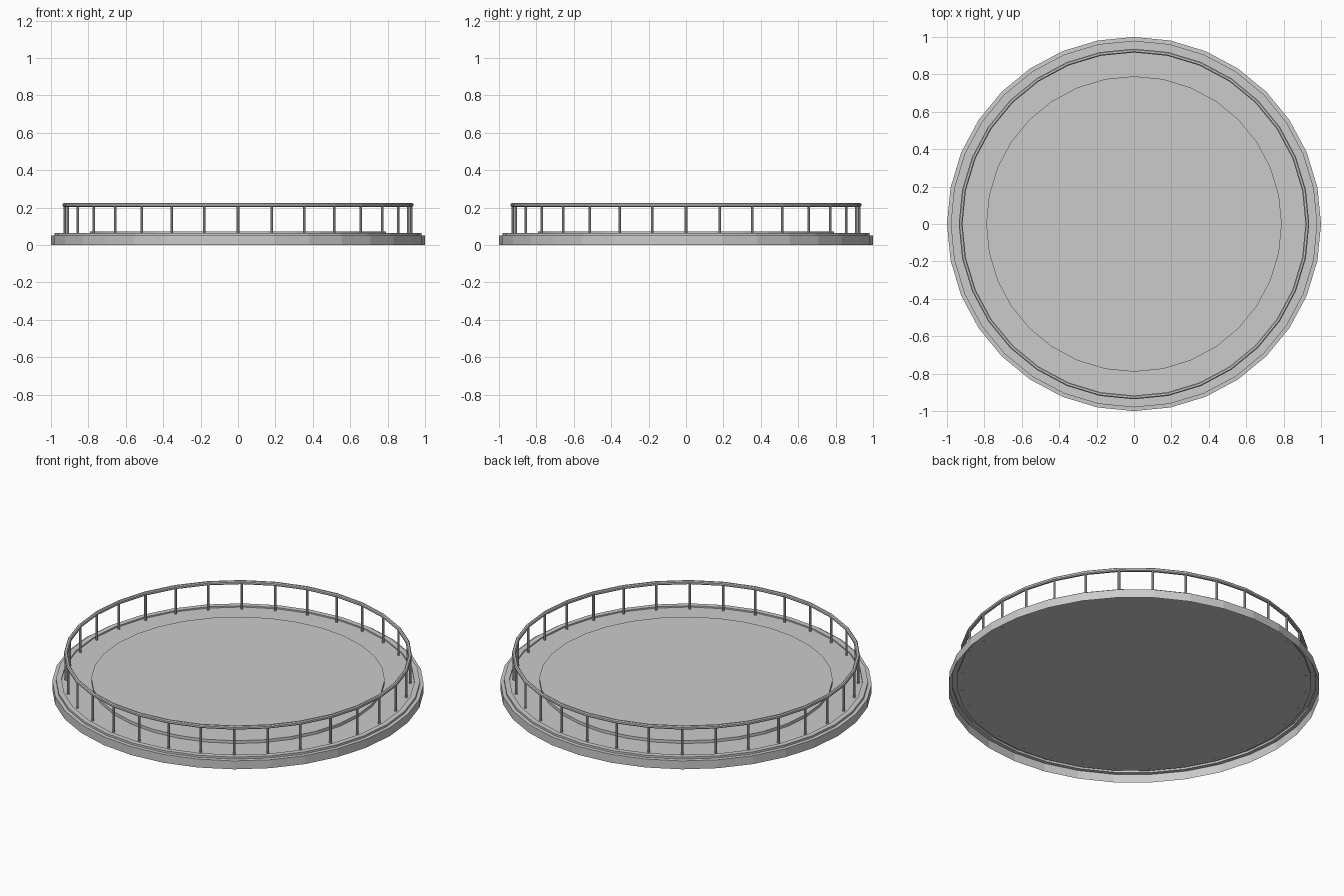
import bpy, math
from math import sin, cos, pi

if "Cube" in bpy.data.objects:
    bpy.data.objects.remove(bpy.data.objects["Cube"])

SIDES = 32


def lathe(name, profile, loop=False):
    """Spin an (r, z) profile around z; radius 0 becomes a centre fan point."""
    verts, faces, rings = [], [], []
    for r, z in profile:
        start = len(verts)
        if r == 0:
            verts.append((0, 0, z))
            rings.append([start] * SIDES)
        else:
            verts += [(r * cos(2 * pi * i / SIDES), r * sin(2 * pi * i / SIDES), z)
                      for i in range(SIDES)]
            rings.append(list(range(start, start + SIDES)))
    pairs = list(zip(rings, rings[1:]))
    if loop:
        pairs.append((rings[-1], rings[0]))
    for a, b in pairs:
        for i in range(SIDES):
            j = (i + 1) % SIDES
            faces.append(list(dict.fromkeys((a[i], a[j], b[j], b[i]))))
    mesh = bpy.data.meshes.new(name)
    mesh.from_pydata(verts, [], faces)
    ob = bpy.data.objects.new(name, mesh)
    bpy.context.collection.objects.link(ob)
    return ob


# Hollow outer skirt with a small raised curb
lathe("outer_skirt", [(1, 0), (1, .05), (.98, .051), (.98, .063),
                      (.95, .063), (.95, .05)])

# Floor plate inside the curb
lathe("floor_plate", [(0, .047), (.955, .047), (.955, .055), (0, .055)])

# Raised central platform
lathe("centre_platform", [(.79, .055), (.79, .072), (0, .073)])

# Handrail with chamfered section
R, Z, H, C = .927, .214, .01, .005
lathe("handrail", [(R + H, Z - C), (R + H, Z + C), (R + C, Z + H), (R - C, Z + H),
                   (R - H, Z + C), (R - H, Z - C), (R - C, Z - H), (R + C, Z - H)], loop=True)

# Railing posts, one under every corner of the rail
bottom, top = .044, .21
for i in range(SIDES):
    a = 2 * pi * i / SIDES
    bpy.ops.mesh.primitive_cylinder_add(
        vertices=8, radius=.007, depth=top - bottom,
        location=(R * cos(a), R * sin(a), (top + bottom) / 2), rotation=(0, 0, a))
    bpy.context.object.name = f"railing_post_{i + 1:02d}"
